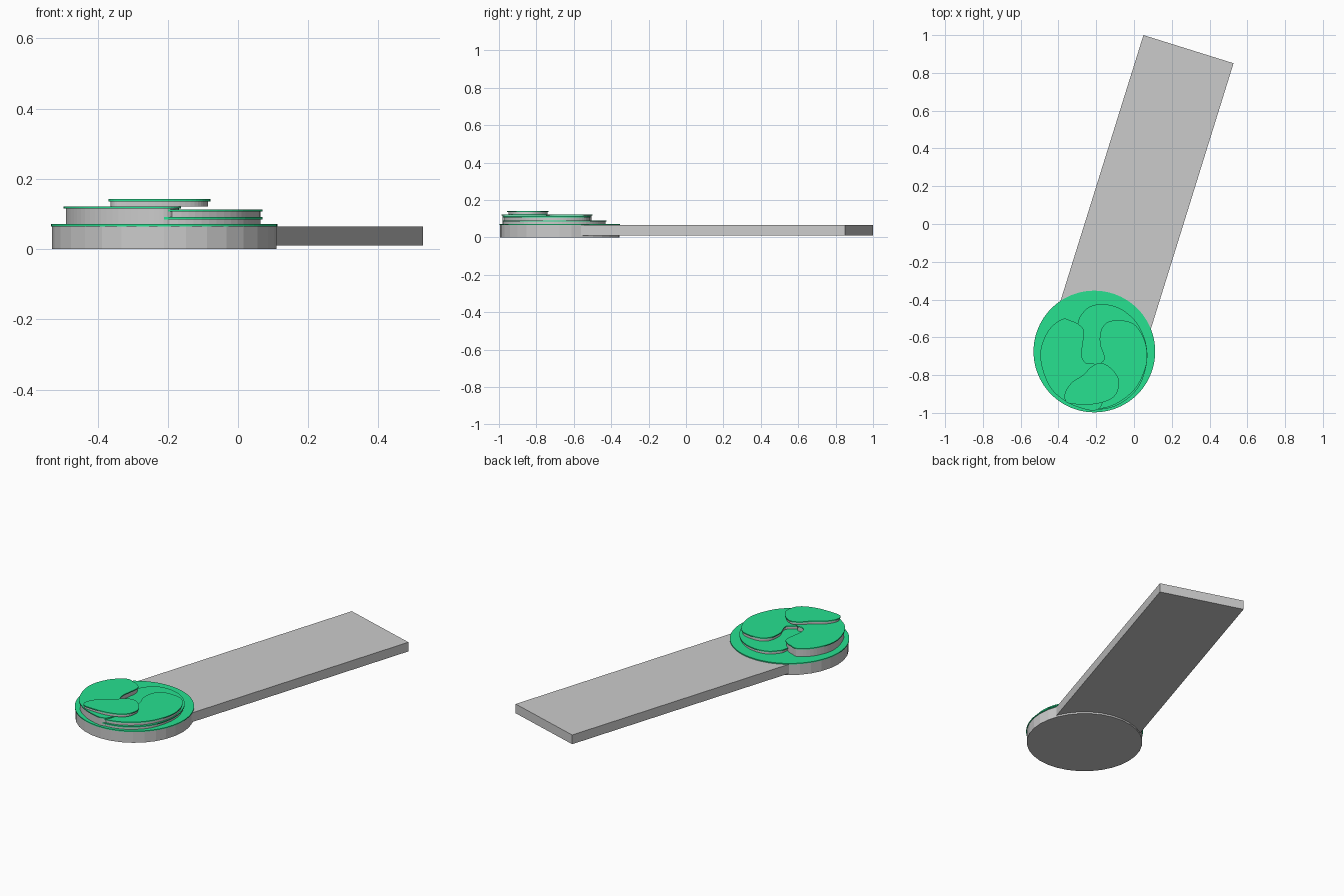
import bpy, bmesh, math
from mathutils import Vector

if "Cube" in bpy.data.objects:
    bpy.data.objects.remove(bpy.data.objects["Cube"])

green = bpy.data.materials.new("green_top")
green.diffuse_color = (0.02, 0.75, 0.28, 1)
green.use_nodes = True
green.node_tree.nodes["Principled BSDF"].inputs["Base Color"].default_value = green.diffuse_color


def prism(name, pts, z0, z1, mat=None):
    """Extrude a closed outline from z0 to z1."""
    bm = bmesh.new()
    low = [bm.verts.new((p[0], p[1], z0)) for p in pts]
    high = [bm.verts.new((p[0], p[1], z1)) for p in pts]
    n = len(pts)
    bm.faces.new(high)
    bm.faces.new(low[::-1])
    for i in range(n):
        j = (i + 1) % n
        bm.faces.new((low[i], low[j], high[j], high[i]))
    bmesh.ops.recalc_face_normals(bm, faces=bm.faces)
    me = bpy.data.meshes.new(name)
    bm.to_mesh(me)
    bm.free()
    if mat:
        me.materials.append(mat)
    ob = bpy.data.objects.new(name, me)
    bpy.context.collection.objects.link(ob)
    return ob


def circle(c, r, n):
    return [(c[0] + r * math.cos(2 * math.pi * i / n),
             c[1] + r * math.sin(2 * math.pi * i / n)) for i in range(n)]


def smooth(ctrl, steps=5):
    """Closed Catmull-Rom outline through the control points."""
    p = [Vector(c) for c in ctrl]
    n, out = len(p), []
    for i in range(n):
        a, b, c, d = p[i - 1], p[i], p[(i + 1) % n], p[(i + 2) % n]
        for k in range(steps):
            t = k / steps
            out.append(0.5 * (2 * b + (c - a) * t + (2 * a - 5 * b + 4 * c - d) * t * t
                              + (3 * b - a - 3 * c + d) * t ** 3))
    return out


def inset(pts, d):
    """Move a counter-clockwise outline inward by d."""
    out, n = [], len(pts)
    for i in range(n):
        t = (pts[(i + 1) % n] - pts[i - 1]).normalized()
        out.append(pts[i] + Vector((-t.y, t.x)) * d)
    return out


def terrace(name, ctrl, z0, z1, lip=0.006, cap=0.006):
    """Grey wall with a thin, slightly overhanging green cap."""
    rim = smooth(ctrl)
    prism(name + "_wall", inset(rim, lip), z0, z1 - cap)
    prism(name + "_cap", rim, z1 - cap, z1, green)


# round base with its green top
centre = (-0.21, -0.675)
prism("round_base", circle(centre, 0.319, 32), 0.0, 0.065)
prism("round_base_cap", circle(centre, 0.322, 96), 0.065, 0.071, green)

# straight walkway running away from the base
prism("walkway", [(0.05, 1.0), (-0.415, -0.49), (0.063, -0.64), (0.527, 0.851)], 0.01, 0.065)

# lowest terrace, at the back and right
terrace("low_terrace", [
    (-0.295, -0.52), (-0.30, -0.65), (-0.31, -0.80), (-0.27, -0.95), (-0.19, -0.982),
    (-0.08, -0.955), (0.02, -0.87), (0.065, -0.75), (0.065, -0.64), (0.02, -0.53),
    (-0.06, -0.455), (-0.15, -0.425), (-0.23, -0.435), (-0.275, -0.475)], 0.071, 0.091)

# right lobe
terrace("right_terrace", [
    (-0.175, -0.565), (-0.18, -0.635), (-0.157, -0.71), (-0.19, -0.745), (-0.26, -0.80),
    (-0.33, -0.88), (-0.30, -0.95), (-0.20, -0.978), (-0.10, -0.955), (0.00, -0.88),
    (0.055, -0.78), (0.07, -0.69), (0.05, -0.60), (0.00, -0.53), (-0.07, -0.51),
    (-0.14, -0.52)], 0.088, 0.113)

# left lobe, the taller one
terrace("left_terrace", [
    (-0.38, -0.503), (-0.45, -0.56), (-0.493, -0.66), (-0.487, -0.76), (-0.44, -0.87),
    (-0.36, -0.94), (-0.27, -0.978), (-0.20, -0.985), (-0.165, -0.94), (-0.17, -0.83),
    (-0.205, -0.745), (-0.255, -0.735), (-0.277, -0.69), (-0.265, -0.57),
    (-0.295, -0.53), (-0.335, -0.512)], 0.071, 0.122)

# small topmost lobe
terrace("top_terrace", [
    (-0.367, -0.90), (-0.355, -0.945), (-0.29, -0.955), (-0.20, -0.952), (-0.12, -0.925),
    (-0.085, -0.88), (-0.082, -0.82), (-0.12, -0.765), (-0.175, -0.735), (-0.225, -0.755),
    (-0.27, -0.80), (-0.33, -0.84)], 0.122, 0.142)
